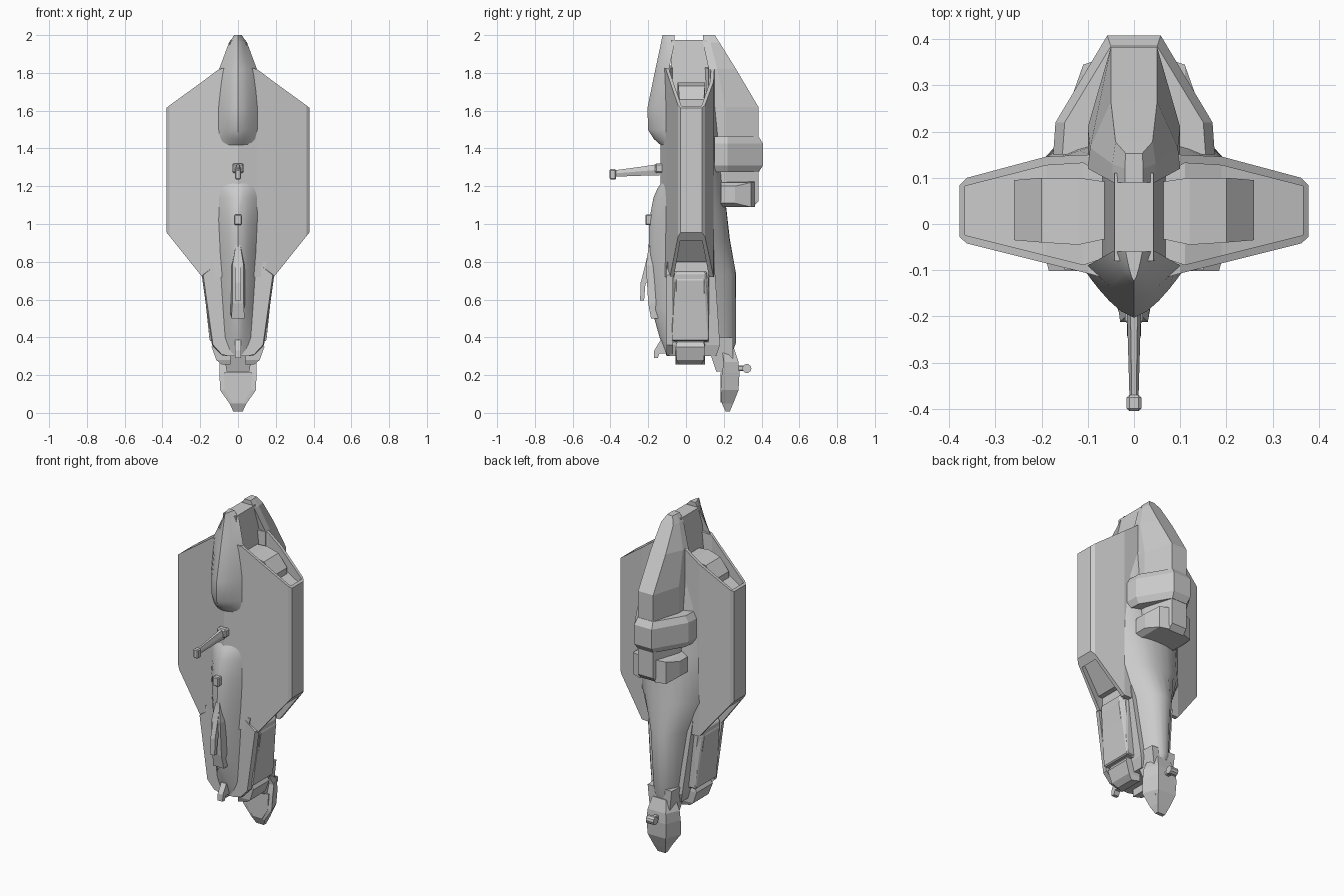
import bpy, bmesh, math
from mathutils import Vector

if "Cube" in bpy.data.objects:
    bpy.data.objects.remove(bpy.data.objects["Cube"])


def loft(name, rings, smooth=False):
    """Skin a stack of equal-sized closed rings and cap both ends."""
    bm = bmesh.new()
    vs = [[bm.verts.new(p) for p in r] for r in rings]
    n = len(rings[0])
    for a, b in zip(vs, vs[1:]):
        for i in range(n):
            j = (i + 1) % n
            bm.faces.new((a[i], a[j], b[j], b[i]))
    bm.faces.new(vs[0])
    bm.faces.new(vs[-1])
    bmesh.ops.recalc_face_normals(bm, faces=bm.faces)
    me = bpy.data.meshes.new(name)
    bm.to_mesh(me)
    bm.free()
    ob = bpy.data.objects.new(name, me)
    bpy.context.collection.objects.link(ob)
    if smooth:
        bpy.ops.object.select_all(action='DESELECT')
        ob.select_set(True)
        bpy.context.view_layer.objects.active = ob
        bpy.ops.object.shade_smooth_by_angle(angle=math.radians(30))
    return ob


def mirror(ob):
    ob.modifiers.new("mirror", 'MIRROR').use_axis[0] = True
    return ob


def bevel(ob, w):
    m = ob.modifiers.new("chamfer", 'BEVEL')
    m.width, m.segments = w, 1
    return ob


def slabs(name, secs, both=False):
    """Loft along x of (x, y0, y1, zbottom, ztop) rectangles."""
    if both:
        secs = [(-s[0],) + s[1:] for s in secs[::-1] if s[0] > 0] + secs
    return loft(name, [[(x, a, z0), (x, b, z0), (x, b, z1), (x, a, z1)]
                       for x, a, b, z0, z1 in secs])


def box(name, x0, x1, y0, y1, z0, z1, ch=0.0):
    ob = slabs(name, [(x0, y0, y1, z0, z1), (x1, y0, y1, z0, z1)])
    return bevel(ob, ch) if ch else ob


def ridge(name, secs, power, n=12):
    """Loft along z of curved humps (z, half width, y base, y crest)."""
    rings = []
    for z, w, yb, yc in secs:
        s = [-1 + 2 * i / n for i in range(n + 1)]
        s = [math.sin(t * math.pi / 2) for t in s]
        rings.append([(w * t, yc + (yb - yc) * abs(t) ** power, z) for t in s])
    return loft(name, rings, True)


def prism_z(name, secs):
    """Loft along z of mirrored outlines (z, [half outline points])."""
    return loft(name, [[(x, y, z) for x, y in h] + [(-x, y, z) for x, y in h[::-1]]
                       for z, h in secs])


def prism_x(name, pts, w):
    """Side profile of (y, z) points extruded across x."""
    return loft(name, [[(x, y, z) for y, z in pts] for x in (-w, w)])


def prism_y(name, half, y0, y1, k=1.0):
    """Front outline of (x, z) points extruded along y."""
    full = half + [(-x, z) for x, z in half[::-1]]
    return loft(name, [[(x, y0, z) for x, z in full], [(x * k, y1, z) for x, z in full]])


# winged main hull with recesses cut in the upper and lower sloping edges
hull = slabs("winged_hull", [
    (0, -.135, .15, .72, 1.84), (.1, -.107, .15, .72, 1.82), (.19, -.085, .146, .72, 1.753),
    (.362, -.042, .1, .935, 1.628), (.378, -.028, .084, .955, 1.615)], True)
top_cut = slabs("top_recess_cutter", [
    (.055, -.07, .1, 1.69, 2.1), (.11, -.088, .132, 1.69, 2.1),
    (.19, -.068, .127, 1.65, 2.1), (.366, -.024, .082, 1.585, 2.1)])
low_cut = slabs("lower_recess_cutter", [
    (.17, -.066, .122, .5, .8), (.2, -.062, .12, .5, .8), (.345, -.03, .085, .5, .965)])
for c in (top_cut, low_cut):
    mirror(c)
    c.hide_render = True
    c.hide_set(True)
    m = hull.modifiers.new("recess", 'BOOLEAN')
    m.operation, m.object, m.solver = 'DIFFERENCE', c, 'EXACT'

# raised blocks inside the upper recesses
mirror(slabs("recess_block", [(.05, -.03, .09, 1.6, 1.75), (.12, -.045, .1, 1.6, 1.75),
                              (.2, -.04, .1, 1.6, 1.73), (.26, -.035, .095, 1.58, 1.66)]))

# central core between the front and back ridges
prism_z("core", [(1.6, [(.075, -.08), (.075, .13)]), (1.8, [(.06, -.08), (.06, .12)]),
                 (1.975, [(.042, -.08), (.042, .11)])])

# front ridges above and below the gun
ridge("upper_front_ridge", [
    (1.41, .1, -.09, -.125), (1.45, .105, -.095, -.17), (1.5, .107, -.1, -.202),
    (1.62, .107, -.1, -.203), (1.82, .1, -.09, -.162), (1.96, .048, -.06, -.132),
    (2.0, .018, -.06, -.124)], 1.5)
ridge("lower_front_ridge", [
    (.3, .05, -.09, -.102), (.4, .07, -.1, -.14), (.55, .08, -.1, -.182),
    (.85, .1, -.1, -.198), (1.02, .107, -.1, -.195), (1.14, .107, -.1, -.172),
    (1.19, .105, -.095, -.15), (1.225, .1, -.09, -.125)], 1.6)

# back fin, tapering to the top
prism_z("back_fin", [
    (1.09, [(.1, .12), (.1, .2), (.05, .355)]), (1.12, [(.1, .12), (.1, .21), (.05, .383)]),
    (1.62, [(.1, .12), (.1, .21), (.05, .383)]), (1.82, [(.1, .12), (.095, .165), (.05, .265)]),
    (1.96, [(.045, .09), (.047, .13), (.04, .178)]), (2.0, [(.02, .09), (.02, .12), (.018, .153)])])
# band wrapped around the fin, and paired pods below it
band = [(.175, .15), (.17, .22), (.058, .408)]
small = [(.155, .15), (.15, .22), (.05, .385)]
prism_z("fin_band", [(1.275, small), (1.31, band), (1.425, band), (1.462, small)])
mirror(slabs("fin_pod", [(.05, .2, .365, 1.09, 1.225), (.11, .185, .345, 1.09, 1.22),
                         (.14, .185, .26, 1.11, 1.2)]))

# rounded back hull
ridge("back_hull", [
    (.25, .05, .17, .215), (.37, .095, .1, .265), (.73, .135, .1, .266),
    (.92, .2, .135, .232), (1.2, .2, .135, .2), (1.5, .17, .135, .175),
    (1.75, .11, .135, .152)], 2.6)

# lower body: inner box, thin front plate, side tanks and chin blocks
prism_z("lower_body", [(.3, [(.08, -.09), (.08, .16)]), (.36, [(.1, -.1), (.1, .18)]),
                       (.8, [(.15, -.1), (.15, .15)])])
prism_y("lower_front_plate", [(.05, .3), (.09, .31), (.138, .36), (.192, .73), (.1, .8)],
        -.07, -.102, .96)
bevel(mirror(slabs("side_tank", [(.05, -.075, .122, .38, .76), (.15, -.075, .122, .38, .76),
                                 (.187, -.055, .1, .73, .74)])), .006)
mirror(loft("side_tank_body", [
    [(.05, -.065, z), (x - .025, -.07, z), (x, -.05, z), (x, .095, z), (x - .025, .12, z), (.05, .12, z)]
    for z, x in ((.375, .125), (.42, .148), (.7, .188), (.75, .17))]))
mirror(loft("chin_block", [
    [(.04, -.055, z), (x, -.055 + d, z), (x, .1 - d, z), (.04, .1, z)]
    for z, x, d in ((.255, .085, .02), (.28, .115, .005), (.35, .14, 0), (.385, .12, .01))]))

# forward gun: mount, tapering barrel and muzzle
box("gun_mount", -.03, .03, -.165, -.1, 1.27, 1.32, .008)
loft("gun_barrel", [[(r * math.cos(a), y, z + 2 * r * math.sin(a))
                     for a in [k * math.pi / 3 for k in range(6)]]
                    for y, r, z in ((-.14, .018, 1.287), (-.23, .014, 1.28),
                                    (-.37, .01, 1.268))], True)
box("gun_muzzle", -.016, .016, -.405, -.37, 1.235, 1.29, .006)

# details along the lower front ridge
box("sensor_box", -.02, .02, -.215, -.16, .995, 1.05, .005)
prism_z("turret_fairing", [(.5, [(.035, -.1), (.035, -.185)]), (.58, [(.05, -.1), (.03, -.2)]),
                           (.78, [(.045, -.1), (.03, -.212)]), (.89, [(.015, -.1), (.012, -.195)])])
prism_x("turret_gun", [(-.2, .86), (-.212, .8), (-.24, .69), (-.243, .595), (-.222, .595),
                       (-.215, .68), (-.19, .72)], .015)
prism_x("chin_hook", [(-.1, .395), (-.135, .385), (-.168, .33), (-.17, .29), (-.15, .29),
                      (-.14, .315), (-.1, .315)], .017)

# cockpit head below the back hull
prism_z("cockpit_head", [
    (.008, [(.025, .21), (.025, .232)]), (.05, [(.045, .19), (.04, .25)]),
    (.12, [(.095, .183), (.06, .278)]), (.21, [(.098, .19), (.065, .283)]),
    (.27, [(.098, .2), (.06, .278)]), (.34, [(.06, .19), (.045, .255)])])
prism_y("cockpit_jaw", [(.03, .055), (.07, .12), (.075, .215)], .182, .25)
prism_z("neck", [(.22, [(.06, .16), (.06, .25)]), (.4, [(.09, .1), (.08, .25)])])
# small sensor on the back of the head
box("sensor_arm", -.014, .014, .26, .325, .222, .25, .004)
loft("sensor_drum", [[(x, .322 + .024 * math.cos(k * math.pi / 5), .235 + .024 * math.sin(k * math.pi / 5))
                      for k in range(10)] for x in (-.025, .025)], True)
